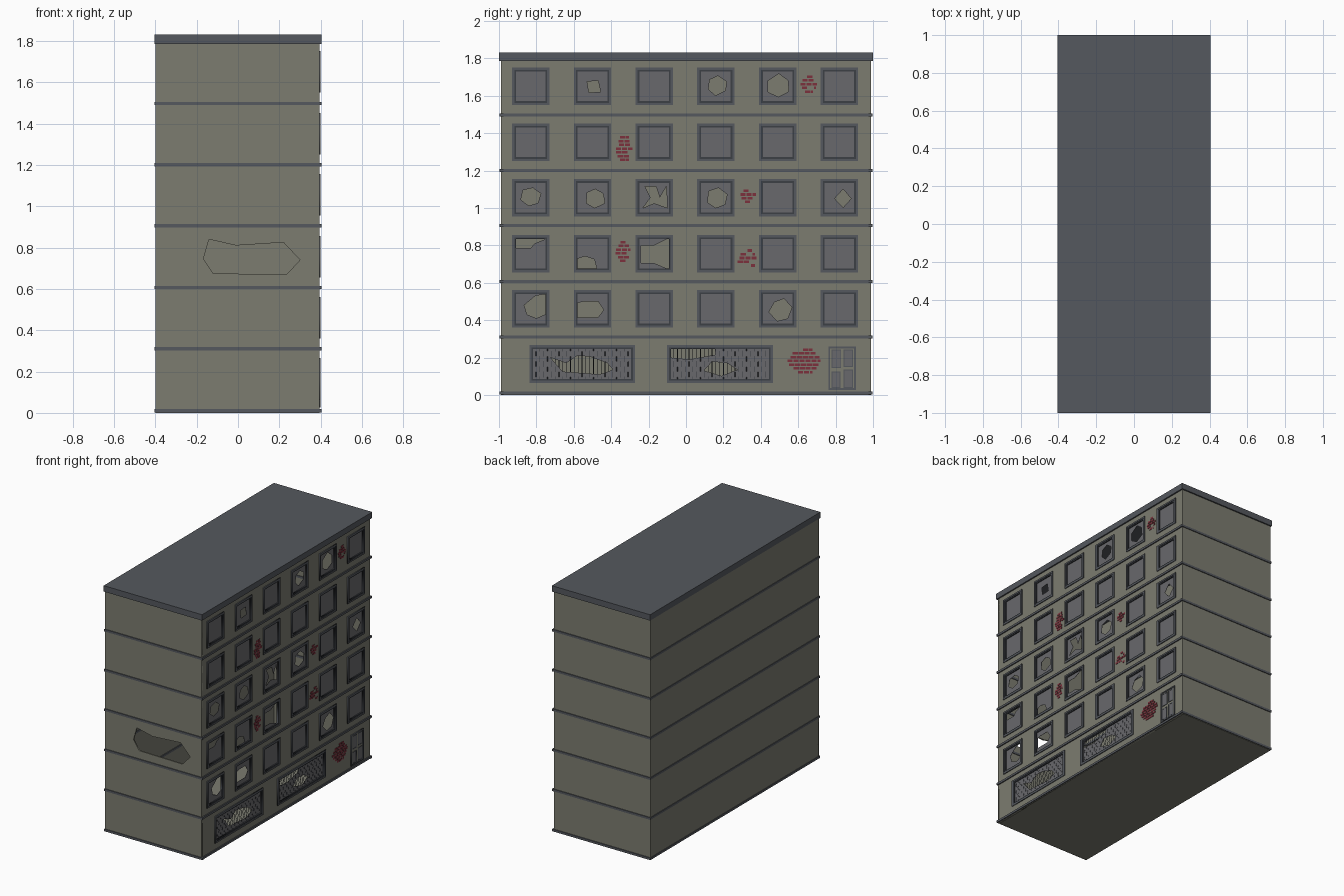
import bpy, math, random
from mathutils import Matrix

if "Cube" in bpy.data.objects:
    bpy.data.objects.remove(bpy.data.objects["Cube"])

random.seed(4)


def material(name, *rgb):
    m = bpy.data.materials.new(name)
    m.diffuse_color = (*rgb, 1)
    m.use_nodes = True
    m.node_tree.nodes["Principled BSDF"].inputs["Base Color"].default_value = m.diffuse_color
    return m


WALL = material("concrete", 0.2, 0.2, 0.16)
TRIM = material("trim", 0.09, 0.098, 0.112)
DARK = material("dark_metal", 0.045, 0.05, 0.06)
GLASS = material("glass", 0.14, 0.14, 0.15)
BRICK = material("brick", 0.2, 0.03, 0.045)

# Drawing planes: local (u, v, depth) mapped onto the sides of the building
EAST = Matrix(((0, 0, 1, 0), (1, 0, 0, 0), (0, 1, 0, 0), (0, 0, 0, 1)))
SOUTH = Matrix(((1, 0, 0, 0), (0, 0, -1, 0), (0, 1, 0, 0), (0, 0, 0, 1)))


def curve_mesh(name, cu, matrix, mat):
    tmp = bpy.data.objects.new("tmp", cu)
    bpy.context.collection.objects.link(tmp)
    dg = bpy.context.evaluated_depsgraph_get()
    me = bpy.data.meshes.new_from_object(tmp.evaluated_get(dg))
    bpy.data.objects.remove(tmp)
    me.transform(matrix)
    me.materials.clear()
    me.materials.append(mat)
    ob = bpy.data.objects.new(name, me)
    bpy.context.collection.objects.link(ob)
    return ob


def add_spline(cu, pts, cyclic):
    s = cu.splines.new('POLY')
    s.points.add(len(pts) - 1)
    for p, c in zip(s.points, pts):
        p.co = (*c, 0, 1) if len(c) == 2 else (*c, 1)
    s.use_cyclic_u = cyclic


def panel(name, loops, d0, d1, plane, mat):
    """Flat sheet between depths d0 and d1; nested loops become holes."""
    cu = bpy.data.curves.new(name, 'CURVE')
    cu.dimensions, cu.fill_mode = '2D', 'BOTH'
    cu.extrude = (d1 - d0) / 2
    for pts in loops:
        add_spline(cu, pts, True)
    return curve_mesh(name, cu, plane @ Matrix.Translation((0, 0, (d0 + d1) / 2)), mat)


def rect(u0, u1, v0, v1):
    return [(u0, v0), (u1, v0), (u1, v1), (u0, v1)]


def grow(r, g):
    return rect(r[0][0] - g, r[2][0] + g, r[0][1] - g, r[2][1] + g)


def box(name, x0, x1, y0, y1, z0, z1, mat):
    bpy.ops.mesh.primitive_cube_add(size=1, location=((x0 + x1) / 2, (y0 + y1) / 2, (z0 + z1) / 2))
    ob = bpy.context.object
    ob.name = name
    ob.data.transform(Matrix.Diagonal((x1 - x0, y1 - y0, z1 - z0, 1)))
    ob.data.materials.append(mat)
    return ob


def shard(u, v, r, n, phase):
    return [(u + r * random.uniform(.85, 1.1) * math.cos(phase + i * math.tau / n),
             v + r * random.uniform(.85, 1.1) * math.sin(phase + i * math.tau / n)) for i in range(n)]


# Window layout on the street side
COLS = [-0.83 + 0.33 * i for i in range(6)]
ROWS = [0.46, 0.755, 1.055, 1.35, 1.65]
windows = [rect(c - .082, c + .082, r - .082, r + .082) for r in ROWS for c in COLS]
shops = [rect(-.82, -.29, .082, .248), rect(-.084, .446, .082, .248)]
openings = windows + shops
door = rect(.765, .905, .03, .255)

# Hollow shell: street wall, front wall with a breach, two plain walls, floor
panel("street_wall", [rect(-.988, .988, 0, 1.79)] + openings, .384, .394, EAST, WALL)
breach = [(-.14, .84), (-.01, .81), (.22, .825), (.30, .74), (.235, .67), (-.12, .675), (-.167, .745)]
panel("front_wall", [rect(-.4, .394, 0, 1.79), breach], .98, .99, SOUTH, WALL)
box("back_wall", -.4, .394, .98, .99, 0, 1.79, WALL)
box("rear_side_wall", -.4, -.39, -.988, .988, 0, 1.79, WALL)
box("ground_floor", -.4, .394, -.988, .988, 0, .008, WALL)
box("roof_slab", -.405, .404, -1, 1, 1.786, 1.83, TRIM)

# Storey ledges wrapping around the walls
for i, z in enumerate((.011, .31, .607, .906, 1.2, 1.497)):
    bx, by, h = .404, .996, .008
    for j, (x0, x1, y0, y1) in enumerate(((-bx, bx, -by, -.975), (-bx, bx, .975, by),
                                          (-bx, -.385, -.975, .975), (.38, .402, -.975, .975))):
        box(f"ledge_{i}_{j}", x0, x1, y0, y1, z - h, z + h, TRIM)

# Frames: outer raised border and dark inner border
frames, inner = [], []
for o in openings:
    frames += [grow(o, .018), grow(o, .006)]
    inner += [grow(o, .006), grow(o, -.003)]
panel("outer_frames", frames, .386, .4, EAST, TRIM)
panel("inner_frames", inner, .382, .397, EAST, DARK)

# Broken glass: roundish holes given as column, row, offset, radius, sides, phase
panes = [grow(o, .010) for o in openings]
for c, r, du, dv, rad, n, ph in ((1, 4, .005, 0, .045, 4, .9), (3, 4, .005, .007, .054, 6, .4),
                                 (4, 4, .005, 0, .063, 6, .5), (0, 2, 0, .005, .052, 6, .3),
                                 (1, 2, .013, -.003, .056, 6, .5), (3, 2, .007, -.003, .06, 6, .4),
                                 (5, 2, .02, -.005, .05, 4, 1.57), (4, 0, .015, -.005, .058, 6, .2)):
    panes.append(shard(COLS[c] + du, ROWS[r] + dv, rad, n, ph))
# Holes that reach the frame, and a star-shaped one, relative to the pane centre
for c, r, pts in (
    (0, 1, [(-.088, .088), (.088, .088), (.07, .075), (.02, .055), (0, .03), (-.088, .03)]),
    (1, 1, [(-.088, -.03), (-.04, -.013), (.01, -.03), (.025, -.088), (-.088, -.088)]),
    (2, 1, [(-.07, .045), (0, .045), (.088, .088), (.088, -.088), (0, -.05), (-.07, -.05)]),
    (2, 2, [(-.05, .06), (.01, .06), (.03, 0), (.065, .06), (.07, -.055), (0, -.03), (-.06, -.055), (-.02, 0)]),
    (0, 0, [(-.035, .02), (.025, .07), (.088, .08), (.088, -.025), (.03, -.05), (-.02, -.03)]),
    (1, 0, [(-.088, .03), (-.045, .04), (.03, .04), (.06, -.005), (.03, -.045), (-.088, -.045)]),
):
    panes.append([(COLS[c] + u, ROWS[r] + v) for u, v in pts])
# Shop window holes
panes += [
    [(-.725, .2), (-.64, .17), (-.58, .21), (-.515, .205), (-.42, .17), (-.39, .135), (-.46, .11), (-.66, .125)],
    [(-.088, .254), (.155, .254), (.155, .215), (.02, .19), (-.088, .2)],
    [(.095, .13), (.14, .178), (.22, .17), (.275, .135), (.19, .102)],
]
panel("broken_glass", panes, .387, .389, EAST, GLASS)

# Woven security wires weaving through the shop glass
wires = bpy.data.curves.new("wires", 'CURVE')
wires.dimensions, wires.bevel_depth, wires.bevel_resolution = '3D', .002, 0
for s in shops:
    for i in range(25):
        u = s[0][0] + .018 + i * .0205
        sign = 1 if i % 2 else -1
        add_spline(wires, [(u, .082 + .166 * k / 6, sign * (-1) ** k * .004) for k in range(7)], False)
curve_mesh("shop_wires", wires, EAST @ Matrix.Translation((0, 0, .388)), DARK)

# Door with frame and four raised panels
panel("door_frame", [grow(door, .003), grow(door, -.006)], .39, .4, EAST, TRIM)
box("door_leaf", .39, .396, .77, .90, .03, .25, WALL)
for i, (u0, u1, v0, v1) in enumerate(((.777, .83, .145, .243), (.843, .893, .15, .243),
                                      (.777, .826, .038, .125), (.843, .893, .038, .135))):
    panel(f"door_panel_border_{i}", [rect(u0, u1, v0, v1), rect(u0 + .005, u1 - .005, v0 + .005, v1 - .005)],
          .395, .399, EAST, TRIM)
    box(f"door_panel_{i}", .395, .3975, u0 + .004, u1 - .004, v0 + .004, v1 - .004, GLASS)

# Exposed brick patches: centre, half width, half height
for i, (u, v, w, h) in enumerate(((.66, 1.665, .04, .05), (-.327, 1.32, .042, .07), (.335, 1.075, .04, .05),
                                  (-.335, .77, .038, .06), (.33, .73, .048, .065), (.635, .185, .085, .07))):
    bricks = []
    n = round(2 * h / .02)
    for k in range(n):
        z = v - h + k * .02
        half = w * (1 - .5 * abs(2 * k / (n - 1) - 1) ** 2)
        y = u - half + random.uniform(-.008, .008)
        while y < u + half - .01:
            e = min(y + .028, u + half)
            if random.random() < .9:
                bricks.append(rect(y, e, z, z + .014))
            y += .032
    panel(f"brick_patch_{i}", bricks, .39, .3965, EAST, BRICK)
